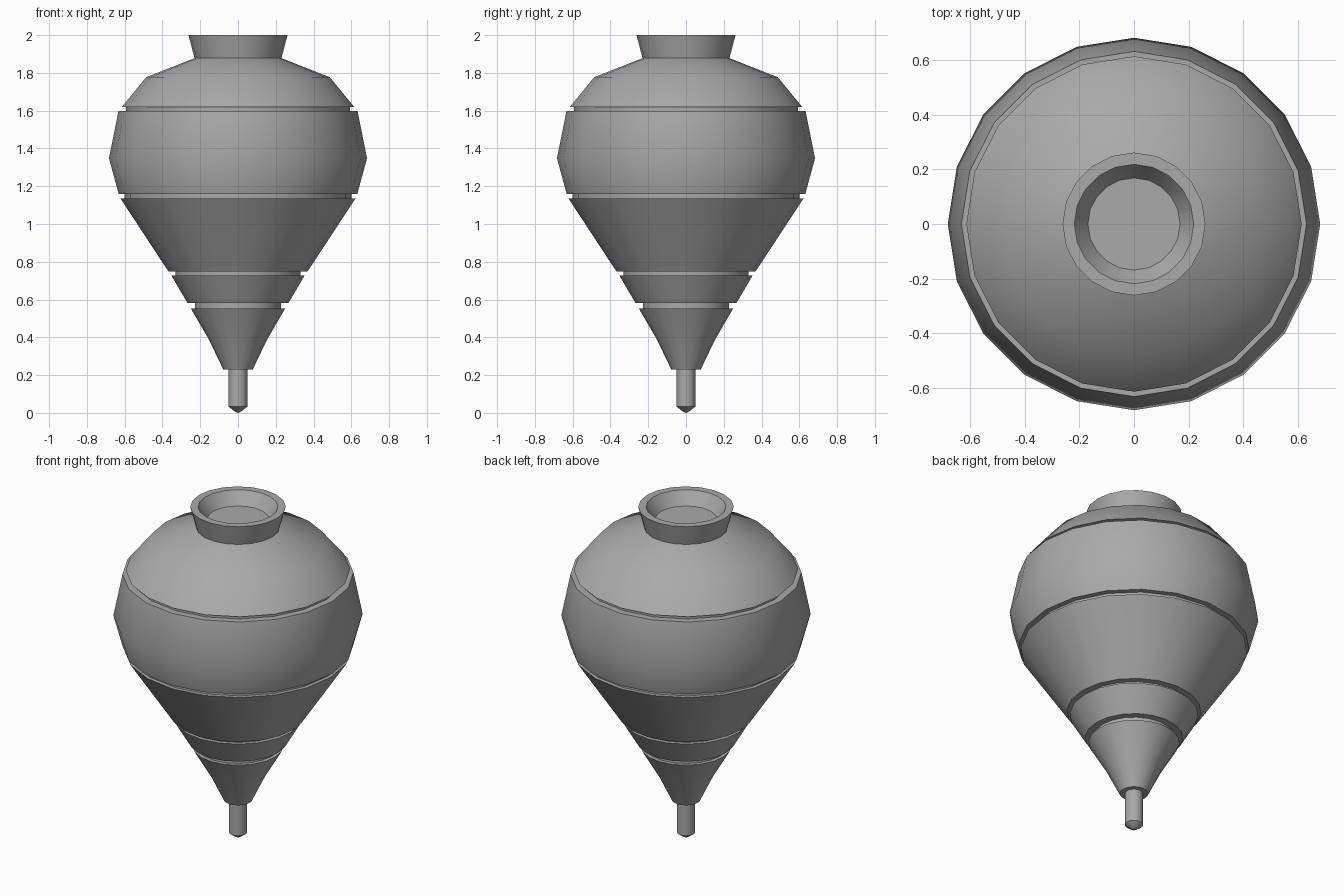
import bpy, bmesh, math

cube = bpy.data.objects.get("Cube")
if cube:
    bpy.data.objects.remove(cube, do_unlink=True)

SIDES = 20

grey = bpy.data.materials.new("plain grey")
grey.use_nodes = True
colour = (0.4, 0.4, 0.4, 1)
grey.diffuse_color = colour
grey.node_tree.nodes["Principled BSDF"].inputs["Base Color"].default_value = colour


def lathe(name, profile):
    """Spin (radius, height) points, listed from bottom to top, around z."""
    bm = bmesh.new()
    rings = []
    for r, z in profile:
        if r == 0:
            rings.append([bm.verts.new((0, 0, z))] * SIDES)
            continue
        angles = [math.tau * i / SIDES for i in range(SIDES)]
        rings.append([bm.verts.new((r * math.cos(a), r * math.sin(a), z)) for a in angles])
    for low, high in zip(rings, rings[1:]):
        for i in range(SIDES):
            j = (i + 1) % SIDES
            corners = dict.fromkeys((low[i], low[j], high[j], high[i]))
            bm.faces.new(list(corners))
    mesh = bpy.data.meshes.new(name)
    bm.to_mesh(mesh)
    bm.free()
    mesh.materials.append(grey)
    ob = bpy.data.objects.new(name, mesh)
    bpy.context.collection.objects.link(ob)
    bpy.ops.object.select_all(action="DESELECT")
    ob.select_set(True)
    bpy.context.view_layer.objects.active = ob
    bpy.ops.object.shade_smooth_by_angle(angle=math.radians(35))
    return ob


def with_grooves(bands, depth):
    """Join bands into one profile with a square groove between neighbours."""
    profile = list(bands[0])
    for band in bands[1:]:
        (r0, z0), (r1, z1) = profile[-1], band[0]
        floor = min(r0, r1) - depth
        profile += [(floor, z0), (floor, z1)] + band
    return profile


# Pear-shaped body, split into bands by four string grooves
body_bands = [
    [(0.05, 0.23), (0.078, 0.23), (0.155, 0.39), (0.25, 0.553)],
    [(0.268, 0.583), (0.353, 0.728)],
    [(0.368, 0.748), (0.622, 1.135)],
    [(0.632, 1.16), (0.683, 1.348), (0.633, 1.597)],
    [(0.615, 1.62), (0.486, 1.777), (0.23, 1.878)],
]
lathe("body", with_grooves(body_bands, 0.022))

# Flared crown with a shallow dish in its top
lathe("crown", [(0.23, 1.878), (0.262, 2.0), (0.219, 2.0), (0.169, 1.925), (0, 1.925)])

# Metal pin and its blunt point
lathe("pin", [(0, 0), (0.02, 0.01), (0.05, 0.033), (0.05, 0.23)])
